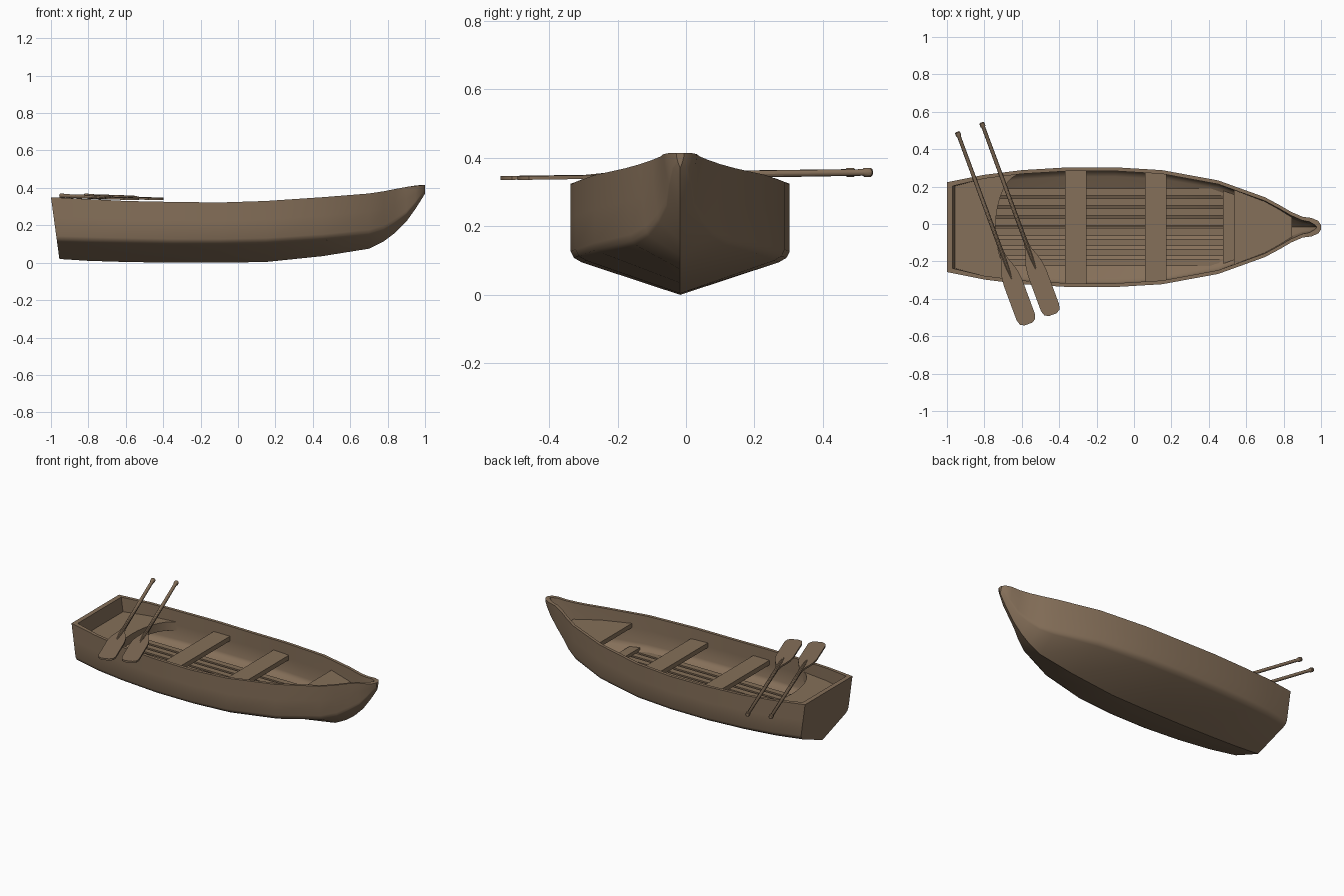
import bpy, bmesh, math
from mathutils import Vector, Matrix

cube = bpy.data.objects.get("Cube")
if cube:
    bpy.data.objects.remove(cube, do_unlink=True)

YC = -0.017  # centreline of the boat
WOOD = (0.235, 0.16, 0.10, 1)
wood = bpy.data.materials.new("brown wood")
wood.use_nodes = True
wood.diffuse_color = WOOD
bsdf = wood.node_tree.nodes["Principled BSDF"]
bsdf.inputs["Base Color"].default_value = WOOD
bsdf.inputs["Roughness"].default_value = 0.8

# hull stations: x, half width, sheer height, chine height, keel height
STATIONS = [
    (-1.0, .24, .35, .115, .02), (-.8, .28, .34, .11, .01),
    (-.6, .305, .33, .105, .004), (-.35, .32, .325, .1, .0),
    (-.1, .32, .322, .1, .0), (.15, .305, .33, .105, .004),
    (.45, .25, .35, .125, .035), (.7, .16, .37, .15, .075),
    (.78, .117, .382, .175, .115), (.84, .082, .394, .215, .16),
    (.9, .056, .405, .26, .22), (.95, .049, .411, .32, .29),
    (.985, .034, .414, .37, .345), (1.0, .012, .415, .39, .37),
]


def half_width(x):
    for a, b in zip(STATIONS, STATIONS[1:]):
        if x <= b[0]:
            return a[1] + (b[1] - a[1]) * (x - a[0]) / (b[0] - a[0])
    return STATIONS[-1][1]


def finish(bm, name, angle=35):
    bmesh.ops.recalc_face_normals(bm, faces=bm.faces)
    mesh = bpy.data.meshes.new(name)
    bm.to_mesh(mesh)
    bm.free()
    mesh.materials.append(wood)
    obj = bpy.data.objects.new(name, mesh)
    bpy.context.collection.objects.link(obj)
    bpy.ops.object.select_all(action='DESELECT')
    obj.select_set(True)
    bpy.context.view_layer.objects.active = obj
    bpy.ops.object.shade_smooth_by_angle(angle=math.radians(angle))
    return obj


def hull_ring(bm, station, inner):
    """One cross-section, from the left sheer round the keel to the right sheer."""
    x, w, zs, zc, zk = station
    stern = x == STATIONS[0][0]
    flare = 1 - .35 * max(0, (x - .4) / .6) ** 2
    if inner:
        w = max(w - .02, .004)
        lift = min(.02, (zs - zk) * .2)
        zc, zk = zc + lift, zk + lift
        x += .03 if stern else -.025 * max(0, (x - .9) / .1)
    wc = w * flare
    top = zc + (zs - zc) * .12
    side = [(w, zs), ((w * 2 + wc) / 3, zs + (top - zs) * .5), (wc, top),
            (wc * .97, zc + (top - zc) * .3), (wc * .9, zc - (zc - zk) * .05)]
    profile = side + [(0, zk)] + [(-y, z) for y, z in reversed(side)]
    ring = []
    for y, z in profile:
        rake = .045 * (zs - z) / (zs - zk) if stern else 0
        ring.append(bm.verts.new((x + rake, YC + y, z)))
    return ring


def build_hull():
    bm = bmesh.new()
    outer = [hull_ring(bm, s, False) for s in STATIONS]
    inner = [hull_ring(bm, s, True) for s in STATIONS]
    for shell in (outer, inner):
        for a, b in zip(shell, shell[1:]):
            for i in range(len(a) - 1):
                bm.faces.new((a[i], a[i + 1], b[i + 1], b[i]))
        bm.faces.new(shell[0])
        bm.faces.new(shell[-1])
    # gunwale rim along both sides, over the transom and round the stem
    for i in range(len(outer) - 1):
        for e in (0, -1):
            bm.faces.new((outer[i][e], outer[i + 1][e], inner[i + 1][e], inner[i][e]))
    for k in (0, -1):
        bm.faces.new((outer[k][0], outer[k][-1], inner[k][-1], inner[k][0]))
    finish(bm, "hull")


def prism(name, outline, z0, z1, angle=35):
    bm = bmesh.new()
    face = bm.faces.new([bm.verts.new((x, y, z0)) for x, y in outline])
    new = bmesh.ops.extrude_face_region(bm, geom=[face])["geom"]
    verts = [v for v in new if isinstance(v, bmesh.types.BMVert)]
    bmesh.ops.translate(bm, verts=verts, vec=(0, 0, z1 - z0))
    return finish(bm, name, angle)


def across(points):
    """Mirror (x, half width) points over the centreline into an outline."""
    return [(x, YC + y) for x, y in points] + [(x, YC - y) for x, y in reversed(points)]


def fitted(xs, gap=.013):
    return across([(x, half_width(x) - gap) for x in xs])


build_hull()

# benches, bow seat and low cross beam
prism("rear_bench", fitted((-.37, -.255)), .23, .26)
prism("middle_bench", fitted((.06, .175)), .23, .26)
prism("bow_seat", fitted((.535, .7, .78, .845), .02), .265, .293)
prism("cross_beam", fitted((.475, .535), .045), .125, .155)

# stern seat with arms and a concave front edge
sides = [(x, half_width(x) - .013) for x in (-.965, -.8, -.6)]
curve = [(-.74 + .14 * (1 - math.cos(a)), .285 * math.sin(a))
         for a in (math.pi / 2 * i / 8 for i in range(7, -1, -1))]
prism("stern_seat", across(sides + curve[:-1] + [(-.74, .004)]), .205, .26)

# floor slats
for i in range(8):
    y = YC + (i - 3.5) * .054
    prism("floor_slat", [(-.78, y - .019), (.475, y - .019),
                         (.475, y + .019), (-.78, y + .019)], .12, .135)


def lathe_rod(bm, rings, sides=10):
    """Round rod along +x from (position, radius) pairs."""
    loops = [[bm.verts.new((x, r * math.cos(2 * math.pi * k / sides),
                            r * math.sin(2 * math.pi * k / sides)))
              for k in range(sides)] for x, r in rings]
    for a, b in zip(loops, loops[1:]):
        for k in range(sides):
            j = (k + 1) % sides
            bm.faces.new((a[k], a[j], b[j], b[k]))
    bm.faces.new(loops[0])
    bm.faces.new(loops[-1])


def oar(name, grip, tip):
    grip, tip = Vector(grip), Vector(tip)
    length = (tip - grip).length
    bm = bmesh.new()
    # knob, shaft and the tapered end lying on the blade
    lathe_rod(bm, [(0, .010), (.005, .014), (.022, .014), (.028, .010),
                   (length - .42, .0115), (length - .33, .0105), (length - .24, .003)])
    # flat blade
    half = [(.42, .010), (.37, .019), (.33, .034), (.29, .046), (.24, .052),
            (.04, .052), (.012, .043), (0, .022)]
    outline = [(length - d, w) for d, w in half]
    outline += [(x, -w) for x, w in reversed(outline)]
    face = bm.faces.new([bm.verts.new((x, y, -.007)) for x, y in outline])
    new = bmesh.ops.extrude_face_region(bm, geom=[face])["geom"]
    bmesh.ops.translate(bm, vec=(0, 0, .011),
                        verts=[v for v in new if isinstance(v, bmesh.types.BMVert)])
    turn = (tip - grip).to_track_quat('X', 'Z').to_matrix().to_4x4()
    bm.transform(Matrix.Translation(grip) @ turn)
    finish(bm, name)


oar("rear_oar", (-.945, .493, .358), (-.565, -.535, .343))
oar("front_oar", (-.815, .543, .358), (-.435, -.485, .343))
